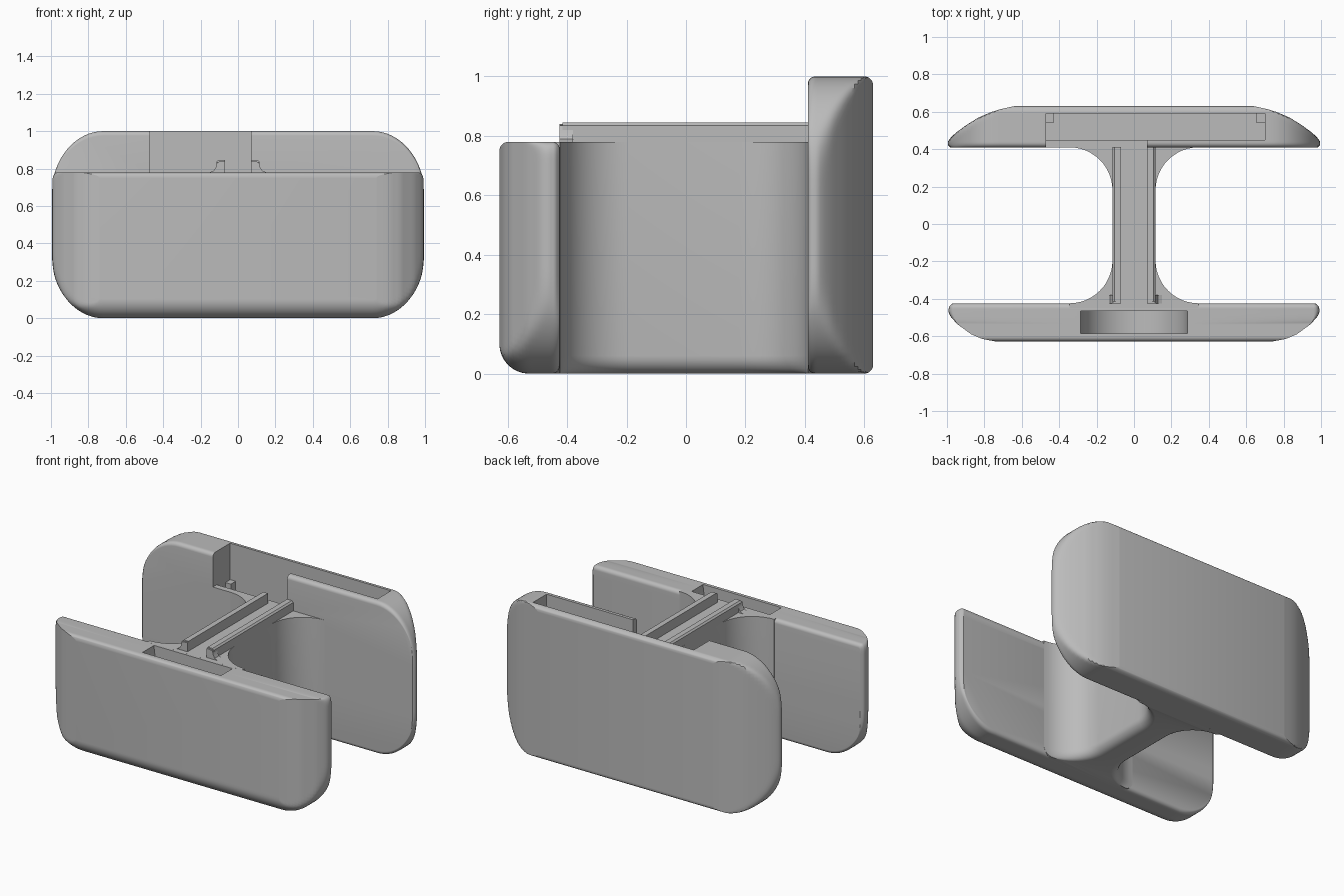
import bpy, bmesh, math

if "Cube" in bpy.data.objects:
    bpy.data.objects.remove(bpy.data.objects["Cube"])

mat = bpy.data.materials.new("plain grey")
mat.diffuse_color = (0.5, 0.5, 0.5, 1)
mat.use_nodes = True
mat.node_tree.nodes["Principled BSDF"].inputs["Base Color"].default_value = mat.diffuse_color


def make(name, bm, smooth=True):
    bmesh.ops.recalc_face_normals(bm, faces=bm.faces)
    me = bpy.data.meshes.new(name)
    bm.to_mesh(me)
    bm.free()
    ob = bpy.data.objects.new(name, me)
    bpy.context.collection.objects.link(ob)
    me.materials.append(mat)
    if smooth:
        shade(ob)
    return ob


def shade(ob):
    bpy.ops.object.select_all(action='DESELECT')
    ob.select_set(True)
    bpy.context.view_layer.objects.active = ob
    bpy.ops.object.shade_smooth_by_angle(angle=math.radians(32))


def loft(name, rings):
    """Skin a stack of equal rings and cap both ends."""
    bm = bmesh.new()
    vs = [[bm.verts.new(p) for p in r] for r in rings]
    n = len(vs[0])
    for a, b in zip(vs, vs[1:]):
        for i in range(n):
            j = (i + 1) % n
            bm.faces.new((a[i], a[j], b[j], b[i]))
    bm.faces.new(vs[0])
    bm.faces.new(vs[-1])
    return make(name, bm)


def box(name, x0, x1, y0, y1, z0, z1):
    ring = lambda z: [(x0, y0, z), (x1, y0, z), (x1, y1, z), (x0, y1, z)]
    return loft(name, [ring(z0), ring(z1)])


def cut(ob, cutter):
    m = ob.modifiers.new("cut", 'BOOLEAN')
    m.operation, m.solver, m.object = 'DIFFERENCE', 'EXACT', cutter
    bpy.context.view_layer.objects.active = ob
    bpy.ops.object.modifier_apply(modifier=m.name)
    bpy.data.objects.remove(cutter)


def arc_drop(d, r):
    """Inset of a rounded edge of radius r at distance d from the end."""
    return 0 if d >= r else r - math.sqrt(max(0, r * r - (r - d) ** 2))


def interp(pts, t):
    for (a, u), (b, v) in zip(pts, pts[1:]):
        if t <= b:
            return u + (v - u) * max(0, (t - a) / (b - a))
    return pts[-1][1]


def plate(name, y_in, y_out, h, widths, top_corner, low_corner, r_top, r_low):
    """Rounded slab: front outline limited by the plan width at each depth."""
    depth = abs(y_out - y_in)
    sgn = 1 if y_out > y_in else -1
    steps = 28
    rings = []
    for k in range(steps + 1):
        d = depth * (1 - math.cos(math.pi * k / steps)) / 2
        w = interp(widths, d)
        e = arc_drop(d, 0.025)
        zt = h - e - arc_drop(depth - d, r_top)
        zb = e + arc_drop(depth - d, r_low)
        right = []
        for i in range(41):
            t = (1 - math.cos(math.pi * i / 40)) / 2
            z = zb + (zt - zb) * t
            rel = h * t
            x = 1.0
            for dist, (rx, rz) in ((rel, low_corner), (h - rel, top_corner)):
                if dist < rz:
                    x -= rx * (1 - math.sqrt(max(0, 1 - (1 - dist / rz) ** 2)))
            # soft minimum of outline and plan width
            s = 0.03
            m = min(x, w)
            q = max(s - abs(x - w), 0) / s
            right.append((m - q * q * s * 0.25, z))
        y = y_in + sgn * d
        rings.append([(x, y, z) for x, z in right] + [(-x, y, z) for x, z in reversed(right)])
    return loft(name, rings)


# Tall rear plate with its long pocket and the entry slot in the inner wall
rear = plate("rear_plate", 0.41, 0.63, 1.0,
             [(0, .985), (.012, 1.003), (.03, 1.004), (.08, .95), (.12, .895), (.16, .83),
              (.19, .76), (.205, .71), (.22, .64)],
             (.28, .35), (.28, .35), .03, .03)
cut(rear, box("pocket_cutter", -.47, .70, .45, .59, .45, 1.2))
cut(rear, box("slot_cutter", -.47, .07, .38, .47, .78, 1.2))
shade(rear)

# Low front plate with a round-bottomed pocket
front = plate("front_plate", -0.425, -0.628, 0.78,
              [(0, .97), (.015, .992), (.04, 1.0), (.06, .99), (.11, .945), (.165, .87),
               (.19, .81), (.203, .74)],
              (.04, .05), (.28, .35), .03, .1)
disc = [(0.285 * math.cos(a), 0.285 * math.sin(a)) for a in
        [math.pi + math.pi * i / 32 for i in range(33)]] + [(.285, .3), (-.285, .3)]
cut(front, loft("disc_cutter", [[(x, y, z + .78) for x, z in disc] for y in (-.585, -.465)]))
shade(front)

# Central web, flaring into both plates, with rounded lower edges
side = [(.345, -.45), (.345, -.424)]
side += [(.345 - .23 * math.sin(a), -.194 - .23 * math.cos(a)) for a in
         [math.pi / 2 * i / 12 for i in range(1, 13)]]
side += [(.345 - .23 * math.cos(a), .18 + .23 * math.sin(a)) for a in
         [math.pi / 2 * i / 12 for i in range(13)]]
side += [(.345, .44)]
rings = []
for z in [.06 * (1 - math.cos(math.pi / 2 * i / 6)) for i in range(7)] + [.78]:
    e = arc_drop(z, .06)
    rings.append([(x - e, y, z) for x, y in side] + [(-x + e, y, z) for x, y in reversed(side)])
loft("web", rings)

# Twin rails on top, each with a flared foot at the front
for s, label in ((-1, "left"), (1, "right")):
    prof = [(.07, .77), (.115, .77), (.115, .835), (.105, .845), (.07, .845)]
    loft(label + "_rail", [[(s * x, y, z) for x, z in prof] for y in (-.415, .412)])
    foot = [(.07, .77), (.15, .77), (.15, .78), (.128, .79), (.117, .81), (.112, .835), (.07, .84)]
    loft(label + "_rail_foot", [[(s * x, y, z) for x, z in foot] for y in (-.425, -.38)])

# Small corner posts in the rear pocket
box("left_post", -.475, -.43, .54, .595, .44, .76)
box("right_post", .655, .705, .54, .595, .44, .76)
